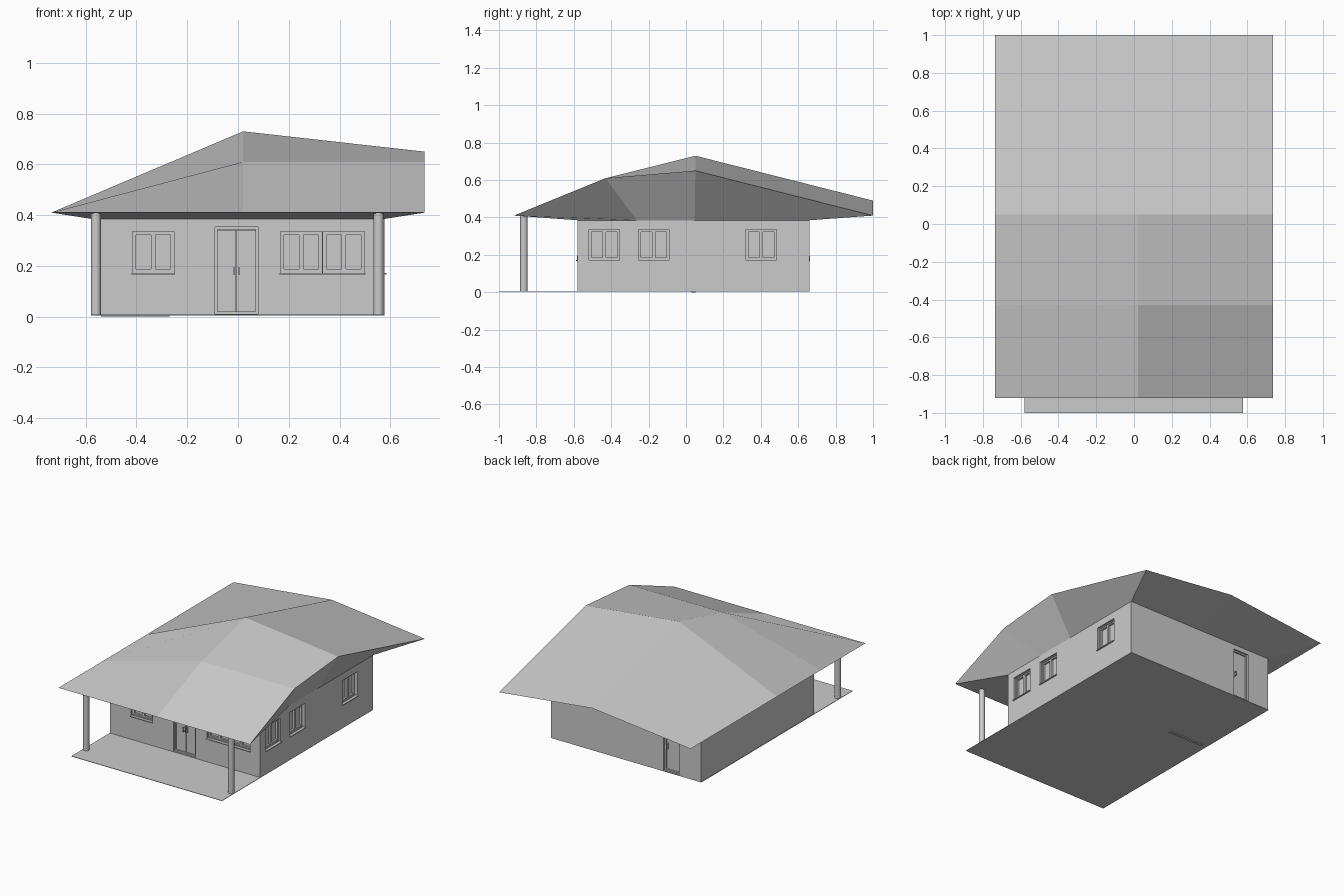
import bpy, bmesh
from mathutils import Vector

cube = bpy.data.objects.get("Cube")
if cube:
    bpy.data.objects.remove(cube, do_unlink=True)

grey = bpy.data.materials.new("plain_grey")
grey.use_nodes = True
grey.diffuse_color = (0.6, 0.6, 0.6, 1)
grey.node_tree.nodes["Principled BSDF"].inputs["Base Color"].default_value = (0.6, 0.6, 0.6, 1)

WX, FRONT, BACK = 0.577, -0.58, 0.66   # wall planes
FLOOR, TOP = 0.008, 0.385


def finish(name, bm):
    bmesh.ops.recalc_face_normals(bm, faces=bm.faces)
    mesh = bpy.data.meshes.new(name)
    bm.to_mesh(mesh)
    bm.free()
    mesh.materials.append(grey)
    ob = bpy.data.objects.new(name, mesh)
    bpy.context.collection.objects.link(ob)
    return ob


def add_box(bm, a, b):
    a, b = Vector(a), Vector(b)
    cube = bmesh.ops.create_cube(bm, size=1)
    for v in cube["verts"]:
        v.co = Vector(v.co[i] * abs(b[i] - a[i]) + (a[i] + b[i]) / 2 for i in range(3))


def on_wall(side, u, out, z):
    """Point on a wall: u along it, out from its surface."""
    return {"front": (u, FRONT - out, z),
            "right": (WX + out, u, z),
            "back": (u, BACK + out, z)}[side]


def wall_box(bm, side, u0, u1, z0, z1, out0, out1):
    add_box(bm, on_wall(side, u0, out0, z0), on_wall(side, u1, out1, z1))


def frame(bm, side, u0, u1, z0, z1, w, out0, out1):
    for u in (u0, u1 - w):
        wall_box(bm, side, u, u + w, z0, z1, out0, out1)
    for z in (z0, z1 - w):
        wall_box(bm, side, u0 + w, u1 - w, z, z + w, out0, out1)


# Floor slab with the porch, and the strip under it
bm = bmesh.new()
add_box(bm, (-0.58, -1, 0.005), (WX, BACK, FLOOR))
finish("floor_slab", bm)
bm = bmesh.new()
add_box(bm, (-0.54, 0.03, 0), (-0.27, 0.05, 0.005))
finish("floor_strip", bm)

# Walls
bm = bmesh.new()
add_box(bm, (-WX, FRONT, FLOOR), (WX, BACK, TOP))
walls = finish("walls", bm)

# Roof: quad grid on top, soffit running in to the wall tops
xs = (-0.735, 0.02, 0.735)
ys = (-0.92, -0.43, 0.05, 1.0)
heights = ((0.41, 0.41, 0.41), (0.41, 0.61, 0.61), (0.41, 0.73, 0.65), (0.41, 0.49, 0.41))
bm = bmesh.new()
grid = [[bm.verts.new((x, y, z)) for x, z in zip(xs, row)] for y, row in zip(ys, heights)]
for j in range(3):
    for i in range(2):
        bm.faces.new((grid[j][i], grid[j][i + 1], grid[j + 1][i + 1], grid[j + 1][i]))
rim = grid[0] + [row[2] for row in grid[1:]] + grid[3][1::-1] + [grid[2][0], grid[1][0]]
sx, sy = WX / 0.735, (BACK - FRONT) / 1.92
inner = [bm.verts.new((v.co.x * sx, 0.04 + (v.co.y - 0.04) * sy, TOP)) for v in rim]
for k in range(len(rim)):
    n = (k + 1) % len(rim)
    bm.faces.new((rim[k], rim[n], inner[n], inner[k]))
bm.faces.new(inner)
finish("roof", bm)

# Porch columns
for name, x in (("left_column", 0.554), ("right_column", -0.56)):
    bpy.ops.mesh.primitive_cylinder_add(vertices=32, radius=0.02, depth=0.402,
                                        location=(x, -0.867, 0.209))
    column = bpy.context.object
    column.name = name
    column.data.materials.append(grey)
    bpy.ops.object.shade_smooth_by_angle()

# Windows: recess, frame, mullion and sill
cut = bmesh.new()
Z0, Z1 = 0.172, 0.336
windows = (("front", -0.417), ("front", 0.166), ("front", 0.334),
           ("right", -0.52), ("right", -0.256), ("right", 0.32))
for n, (side, u) in enumerate(windows):
    end, mid = u + 0.166, u + 0.083
    wall_box(cut, side, u + 0.001, end - 0.001, Z0, Z1, -0.03, 0.02)
    bm = bmesh.new()
    frame(bm, side, u, end, Z0, Z1, 0.006, -0.03, -0.012)
    for a, b in ((u + 0.006, mid), (mid, end - 0.006)):
        frame(bm, side, a, b, Z0 + 0.006, Z1 - 0.006, 0.009, -0.03, -0.017)
    wall_box(bm, side, u - 0.002, end + 0.002, Z0 - 0.006, Z0, -0.03, 0.008)
    finish(f"{side}_window_{n + 1}", bm)

# Doors: recess, frame, leaves and handles
doors = (("front", -0.091, 0.079, 2), ("back", -0.41, -0.29, 1))
for side, u, end, leaves in doors:
    wall_box(cut, side, u, end, FLOOR + 0.003, 0.353, -0.03, 0.02)
    bm = bmesh.new()
    frame(bm, side, u, end, FLOOR + 0.003, 0.353, 0.01, -0.03, -0.012)
    width = (end - u - 0.02) / leaves
    for i in range(leaves):
        a = u + 0.01 + i * width
        wall_box(bm, side, a + 0.001, a + width - 0.001, 0.014, 0.342, -0.03, -0.02)
        h = a + width - 0.01 if i == 0 else a + 0.01
        wall_box(bm, side, h - 0.004, h + 0.004, 0.16, 0.2, -0.02, -0.016)
        wall_box(bm, side, h - 0.002, h + 0.002, 0.165, 0.195, -0.002, 0.002)
        for z in (0.165, 0.191):
            wall_box(bm, side, h - 0.002, h + 0.002, z, z + 0.004, -0.018, 0.001)
    finish(f"{side}_door", bm)

cutter = finish("opening_cutter", cut)
cutter.hide_render = True
cutter.hide_set(True)
mod = walls.modifiers.new("openings", 'BOOLEAN')
mod.operation = 'DIFFERENCE'
mod.solver = 'EXACT'
mod.use_self = True
mod.object = cutter
